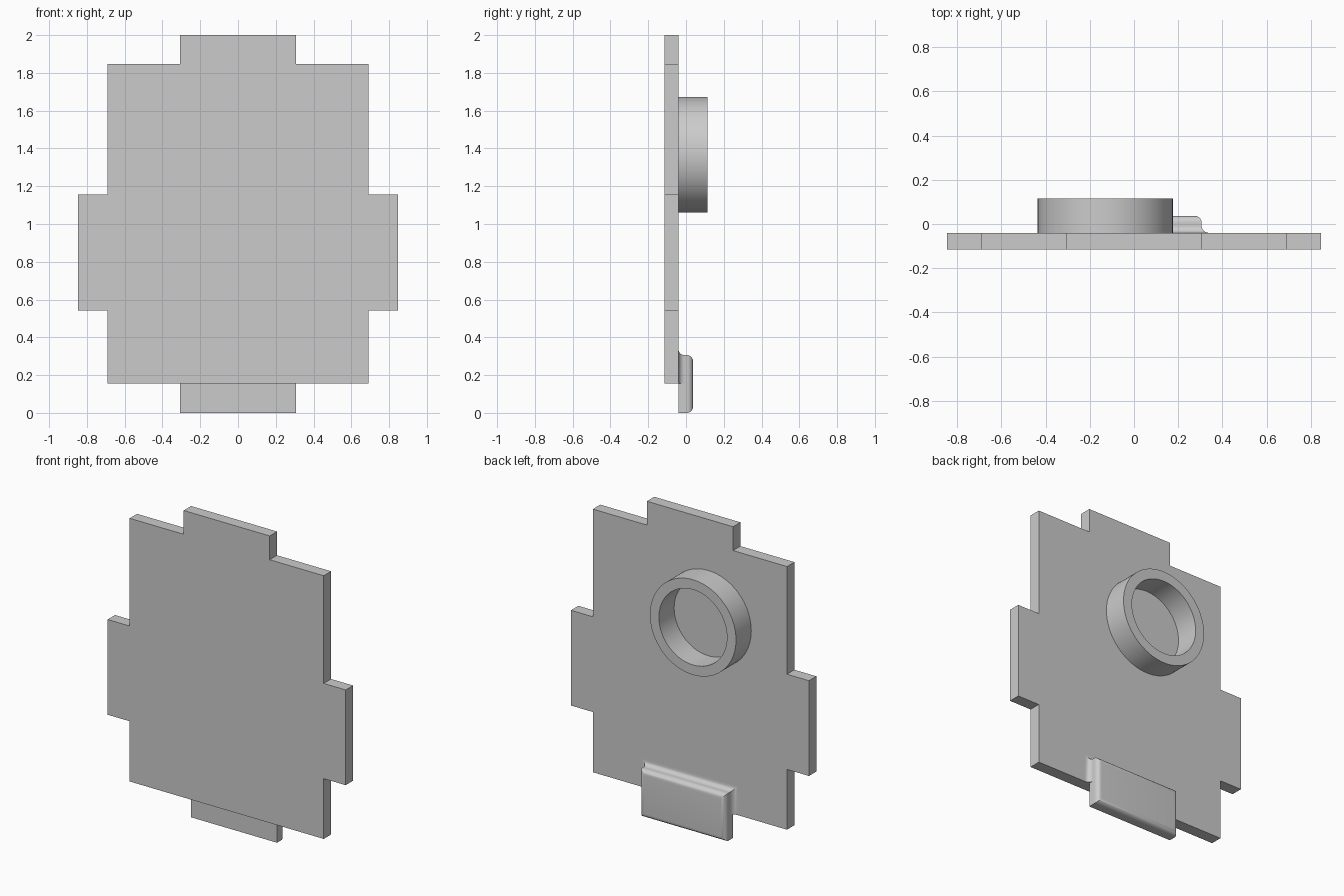
import bpy, bmesh, math

cube = bpy.data.objects.get("Cube")
if cube:
    bpy.data.objects.remove(cube)

grey = bpy.data.materials.new("plain grey")
grey.use_nodes = True
grey.diffuse_color = (0.6, 0.6, 0.6, 1)
grey.node_tree.nodes["Principled BSDF"].inputs["Base Color"].default_value = (0.6, 0.6, 0.6, 1)

BACK = -0.04      # rear surface of the plate
FRONT = -0.115


def finish(name, bm, smooth=False):
    bmesh.ops.recalc_face_normals(bm, faces=bm.faces)
    mesh = bpy.data.meshes.new(name)
    bm.to_mesh(mesh)
    bm.free()
    obj = bpy.data.objects.new(name, mesh)
    bpy.context.collection.objects.link(obj)
    mesh.materials.append(grey)
    if smooth:
        bpy.ops.object.select_all(action='DESELECT')
        obj.select_set(True)
        bpy.context.view_layer.objects.active = obj
        bpy.ops.object.shade_smooth_by_angle(angle=math.radians(30))
    return obj


def loft(name, sections, closed=False, smooth=False):
    """Skin equal-length loops; cap the ends, or join last to first."""
    bm = bmesh.new()
    loops = [[bm.verts.new(p) for p in s] for s in sections]
    pairs = list(zip(loops, loops[1:]))
    if closed:
        pairs.append((loops[-1], loops[0]))
    else:
        bm.faces.new(loops[0])
        bm.faces.new(loops[-1])
    for a, b in pairs:
        n = len(a)
        for i in range(n):
            j = (i + 1) % n
            bm.faces.new((a[i], a[j], b[j], b[i]))
    return finish(name, bm, smooth)


# Stepped plate: right half of the outline, mirrored
half = [(0.69, 0.156), (0.69, 0.543), (0.846, 0.543), (0.846, 1.155),
        (0.69, 1.155), (0.69, 1.847), (0.306, 1.847), (0.306, 2.0)]
outline = half + [(-x, z) for x, z in reversed(half)]
loft("plate", [[(x, y, z) for x, z in outline] for y in (FRONT, BACK)])

# Raised ring on the back
SEG = 96


def circle(r, y):
    return [(-0.13 + r * math.cos(2 * math.pi * i / SEG), y,
             1.366 + r * math.sin(2 * math.pi * i / SEG)) for i in range(SEG)]


loft("ring", [circle(0.306, BACK), circle(0.306, 0.115),
              circle(0.242, 0.115), circle(0.242, BACK)], closed=True, smooth=True)


# Lower tab with rounded outer edges
def rect(y, d, bottom):
    w, top = 0.306 + d, 0.306 + d
    return [(-w, y, bottom), (w, y, bottom), (w, y, top), (-w, y, top)]


R = 0.032
STEPS = 8
angles = [math.pi / 2 * i / STEPS for i in range(STEPS + 1)]
body = [rect(BACK, 0, 0)]
for a in angles:
    d = R * (math.cos(a) - 1)
    body.append(rect(0.037 - R + R * math.sin(a), d, -d))
loft("tab", body, smooth=True)

# Concave fillet where the tab meets the plate
loft("tab_fillet", [rect(BACK + R * (1 - math.cos(a)), R * (1 - math.sin(a)), 0.156)
                    for a in angles], smooth=True)
